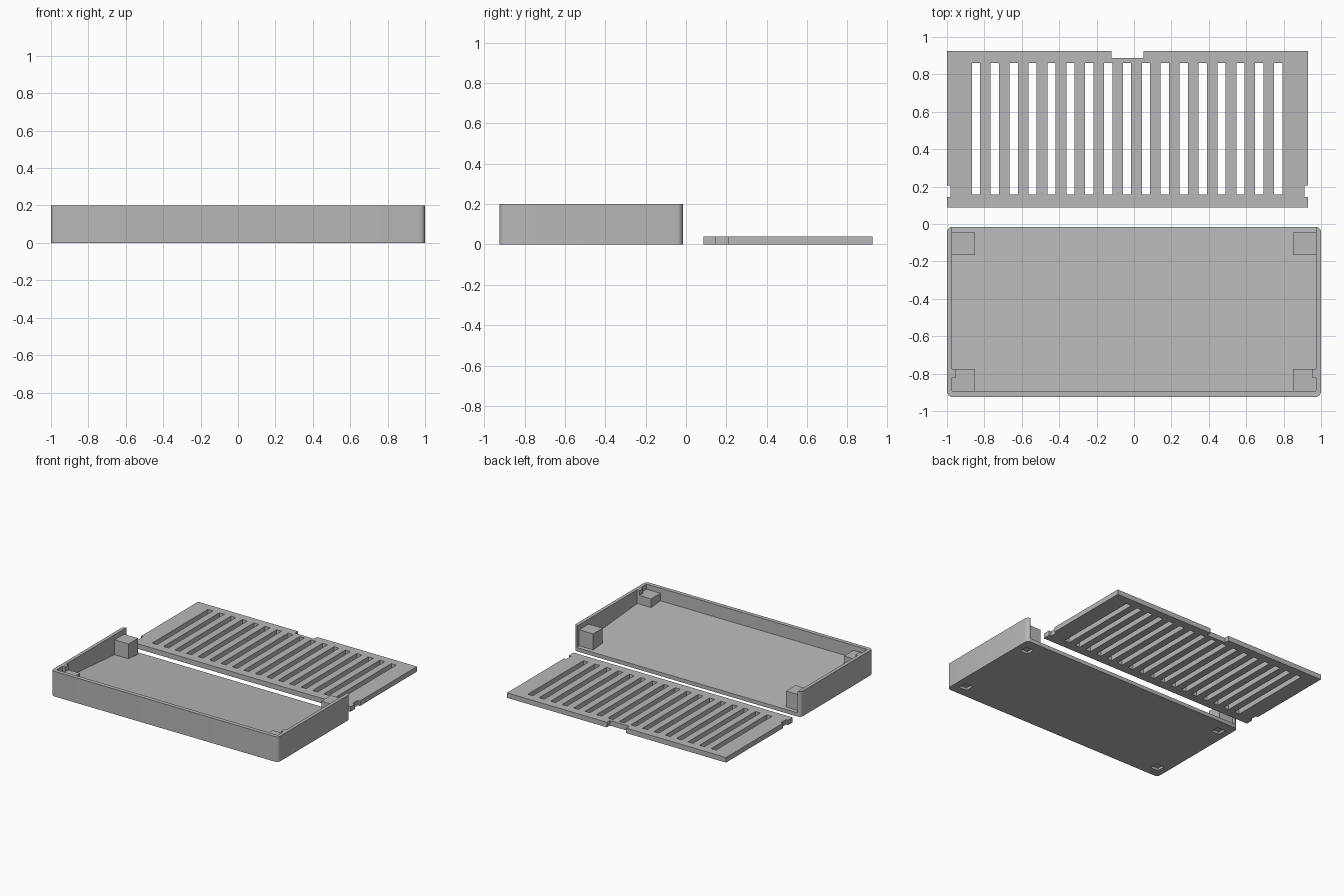
import bpy, bmesh, math

if "Cube" in bpy.data.objects:
    bpy.data.objects.remove(bpy.data.objects["Cube"])

grey = bpy.data.materials.new("light_grey")
grey.diffuse_color = (0.48, 0.48, 0.48, 1)
grey.use_nodes = True
grey.node_tree.nodes["Principled BSDF"].inputs["Base Color"].default_value = grey.diffuse_color


def finish(name, bm):
    bmesh.ops.recalc_face_normals(bm, faces=bm.faces)
    me = bpy.data.meshes.new(name)
    bm.to_mesh(me)
    bm.free()
    me.materials.append(grey)
    ob = bpy.data.objects.new(name, me)
    bpy.context.collection.objects.link(ob)
    return ob


def boxes(name, spans):
    """One mesh made of separate boxes (x0, x1, y0, y1, z0, z1)."""
    bm = bmesh.new()
    for x0, x1, y0, y1, z0, z1 in spans:
        vs = bmesh.ops.create_cube(bm, size=1)["verts"]
        for v in vs:
            v.co = (x1 if v.co.x > 0 else x0,
                    y1 if v.co.y > 0 else y0,
                    z1 if v.co.z > 0 else z0)
    return finish(name, bm)


def prism(name, pts, offset):
    """Extrude a closed outline of 3D points by an offset."""
    bm = bmesh.new()
    face = bm.faces.new([bm.verts.new(p) for p in pts])
    ext = bmesh.ops.extrude_face_region(bm, geom=[face])["geom"]
    verts = [g for g in ext if isinstance(g, bmesh.types.BMVert)]
    bmesh.ops.translate(bm, vec=offset, verts=verts)
    return finish(name, bm)


def cut(ob, cutter):
    cutter.hide_render = True
    mod = ob.modifiers.new("cut", "BOOLEAN")
    mod.operation = "DIFFERENCE"
    mod.solver = "EXACT"
    mod.object = cutter
    bpy.context.view_layer.objects.active = ob
    bpy.ops.object.modifier_apply(modifier=mod.name)
    bpy.data.objects.remove(cutter)


# Tray: rounded slab with a sloped-floor cavity that is open at the back
Y0, Y1, R, H = -0.925, -0.015, 0.03, 0.2
outline = []
for cx, cy, start in ((1 - R, Y1 - R, 0), (-1 + R, Y1 - R, 90),
                      (-1 + R, Y0 + R, 180), (1 - R, Y0 + R, 270)):
    for i in range(7):
        a = math.radians(start + 15 * i)
        outline.append((cx + R * math.cos(a), cy + R * math.sin(a), 0))
tray = prism("tray", outline, (0, 0, H))

cavity = [(-0.973, -0.893, 0.1), (-0.973, 0.05, 0.025),
          (-0.973, 0.05, 0.4), (-0.973, -0.893, 0.4)]
cut(tray, prism("cavity_cutter", cavity, (1.946, 0, 0)))

# Square foot pockets under the corners
pockets = []
for cx in (-0.91, 0.91):
    for cy in (-0.13, -0.82):
        pockets.append((cx - 0.035, cx + 0.035, cy - 0.035, cy + 0.035, -0.1, 0.02))
cut(tray, boxes("pocket_cutter", pockets))

bpy.ops.object.select_all(action="DESELECT")
tray.select_set(True)
bpy.context.view_layer.objects.active = tray
bpy.ops.object.shade_smooth_by_angle(angle=math.radians(30))

# Corner posts that carry the lid, and catches on the side walls
posts, catches = [], []
for s in (-1, 1):
    xs = sorted((s * 0.85, s * 0.985))
    posts.append((*xs, -0.165, -0.045, 0.025, 0.16))
    posts.append((*xs, -0.905, -0.775, 0.05, 0.16))
    catches.append((*sorted((s * 0.953, s * 0.985)), -0.82, -0.775, 0.15, 0.199))
boxes("corner_posts", posts)
boxes("lid_catches", catches)

# Slotted lid lying behind the tray
lid = boxes("lid", [(-1, 0.93, 0.087, 0.925, 0, 0.04)])
cuts = [(-0.867 + 0.101 * i, -0.823 + 0.101 * i, 0.157, 0.86, -0.1, 0.1)
        for i in range(17)]
cuts.append((-0.12, 0.05, 0.887, 1.0, -0.1, 0.1))      # finger notch
cuts.append((-1.1, -0.982, 0.145, 0.207, -0.1, 0.1))   # side notches
cuts.append((0.911, 1.1, 0.145, 0.207, -0.1, 0.1))
cut(lid, boxes("slot_cutter", cuts))
